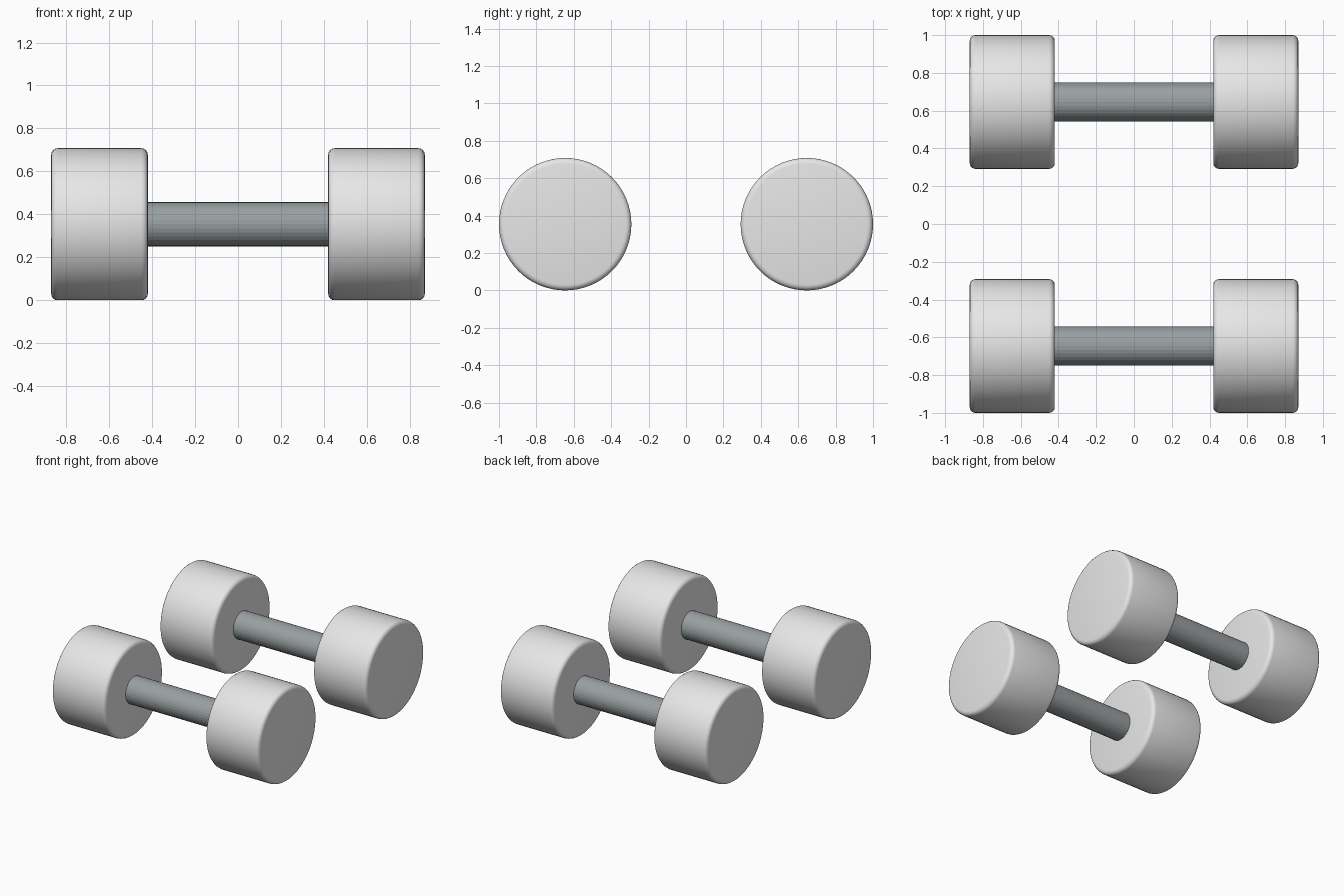
import bpy
import math

cube = bpy.data.objects.get("Cube")
if cube:
    bpy.data.objects.remove(cube, do_unlink=True)

RADIUS = 0.354      # weight radius, also the axle height
WIDTH = 0.45        # weight thickness
WEIGHT_X = 0.645    # weight centre along the bar
SPACING = 0.646     # dumbbell distance from the middle


def material(name, colour):
    mat = bpy.data.materials.new(name)
    mat.use_nodes = True
    mat.diffuse_color = (*colour, 1)
    mat.node_tree.nodes["Principled BSDF"].inputs["Base Color"].default_value = (*colour, 1)
    return mat


light_grey = material("light_grey", (0.8, 0.8, 0.8))
steel_grey = material("steel_grey", (0.32, 0.35, 0.36))


def bar(name, x, y, radius, length, sides, mat):
    """Cylinder lying along x."""
    bpy.ops.mesh.primitive_cylinder_add(
        vertices=sides, radius=radius, depth=length,
        location=(x, y, RADIUS), rotation=(0, math.pi / 2, 0))
    obj = bpy.context.object
    obj.name = name
    obj.data.materials.append(mat)
    return obj


for place, y in (("front", -SPACING), ("back", SPACING)):
    # Faceted handle, sunk slightly into both weights
    bar(f"{place}_handle", 0, y, 0.103, 0.88, 32, steel_grey)

    # Smooth weights with rounded rims
    for side, x in (("right", -WEIGHT_X), ("left", WEIGHT_X)):
        weight = bar(f"{place}_{side}_weight", x, y, RADIUS, WIDTH, 64, light_grey)
        bevel = weight.modifiers.new("rounded_rim", "BEVEL")
        bevel.width = 0.03
        bevel.segments = 4
        bevel.limit_method = "ANGLE"
        bevel.angle_limit = math.radians(40)
        bpy.ops.object.modifier_apply(modifier=bevel.name)
        bpy.ops.object.shade_smooth_by_angle(angle=math.radians(35))
